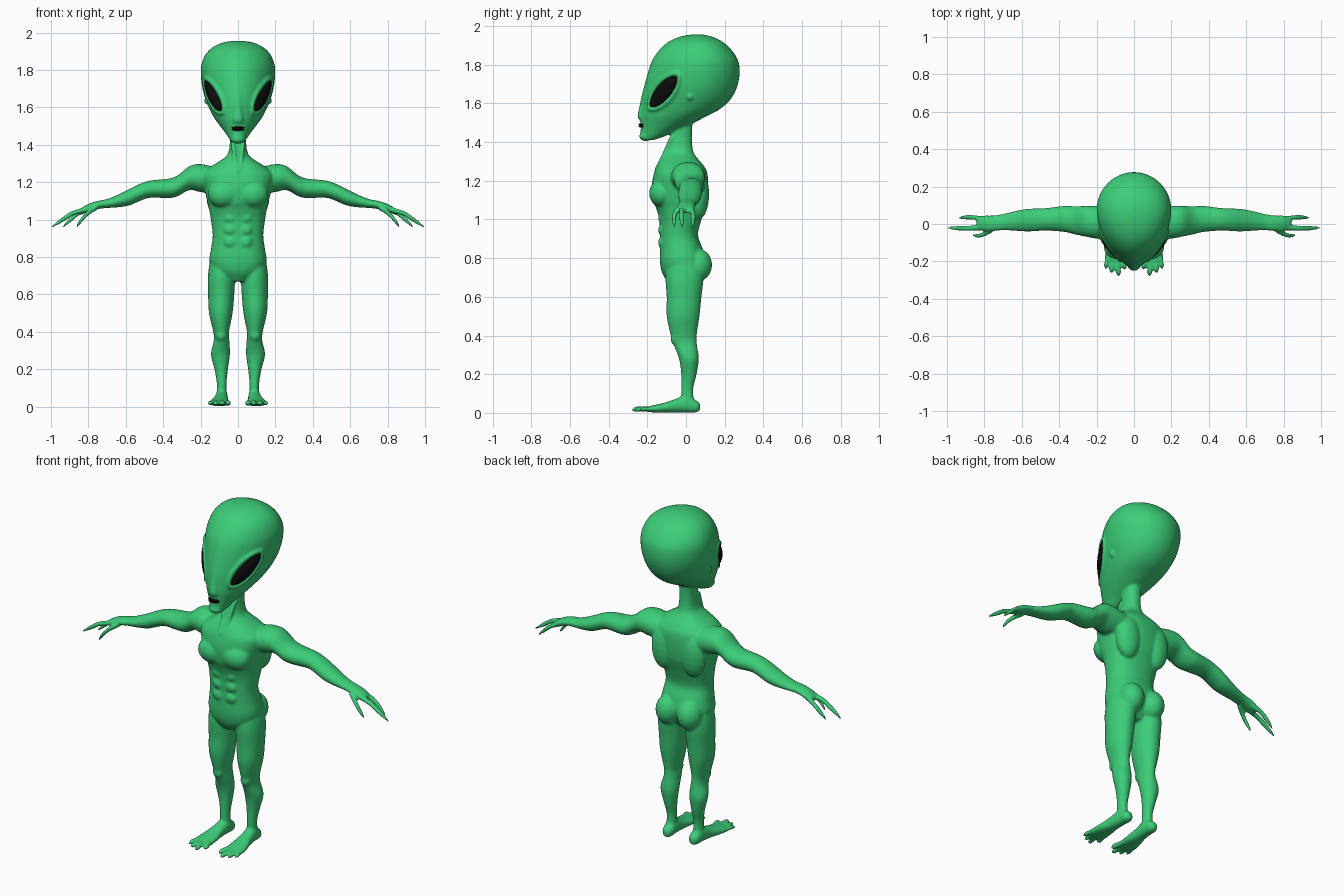
import bpy, bmesh, math
from mathutils import Vector, Matrix
from mathutils.bvhtree import BVHTree

bm = bmesh.new()


def material(name, rgb):
    m = bpy.data.materials.new(name)
    m.diffuse_color = (*rgb, 1)
    return m


def make_object(name, mesh_bm, mat):
    bmesh.ops.recalc_face_normals(mesh_bm, faces=mesh_bm.faces[:])
    me = bpy.data.meshes.new(name)
    mesh_bm.to_mesh(me)
    mesh_bm.free()
    me.materials.append(mat)
    me.polygons.foreach_set("use_smooth", [True] * len(me.polygons))
    ob = bpy.data.objects.new(name, me)
    bpy.context.collection.objects.link(ob)
    return ob


def smooth_rows(rows, n=4):
    """Catmull-Rom interpolation of the section table."""
    out = []
    for i in range(len(rows) - 1):
        a, b, c, d = (rows[max(i - 1, 0)], rows[i], rows[i + 1], rows[min(i + 2, len(rows) - 1)])
        for k in range(n):
            t = k / n
            out.append([0.5 * (2 * q + (r - p) * t + (2 * p - 5 * q + 4 * r - s) * t * t
                               + (3 * q - p - 3 * r + s) * t ** 3) for p, q, r, s in zip(a, b, c, d)])
    return out + [list(rows[-1])]


def loft(axis, rows, side=1, p=1.0, p_front=None, seg=28):
    """Sections (position, centre1, centre2, radius1, radius2[, back radius2]) along an axis."""
    p_front = p_front or p
    rings = []
    for row in smooth_rows(rows):
        t, c1, c2, r1, r2 = row[:5]
        r3 = row[5] if len(row) > 5 else r2
        ring = []
        for i in range(seg):
            a = 2 * math.pi * i / seg
            c, s = math.cos(a), math.sin(a)
            u = c1 + r1 * math.copysign(abs(c) ** (p_front if s < 0 else p), c)
            v = c2 + (r3 if s > 0 else r2) * math.copysign(abs(s) ** p, s)
            x, y, z = {'x': (t, u, v), 'y': (u, t, v), 'z': (u, v, t)}[axis]
            ring.append(bm.verts.new((x * side, y, z)))
        rings.append(ring)
    for r, q in zip(rings, rings[1:]):
        for i in range(seg):
            j = (i + 1) % seg
            bm.faces.new((r[i], r[j], q[j], q[i]))
    bm.faces.new(rings[0][::-1])
    bm.faces.new(rings[-1])


def blob(c, r, seg=20):
    bmesh.ops.create_uvsphere(bm, u_segments=seg, v_segments=seg // 2, radius=1,
                              matrix=Matrix.Translation(c) @ Matrix.Diagonal((*r, 1)))


green = material("green_skin", (0.045, 0.61, 0.19))
black = material("black", (0.004, 0.004, 0.004))

# Head: z, front y, back y, half width
head = [(1.41, -.232, -.17, .03), (1.43, -.238, -.11, .045), (1.46, -.235, -.05, .065),
        (1.49, -.235, .02, .088), (1.53, -.236, .10, .118), (1.57, -.233, .175, .142),
        (1.62, -.228, .23, .165), (1.68, -.217, .262, .185), (1.75, -.2, .277, .197),
        (1.82, -.176, .27, .197), (1.88, -.135, .232, .175), (1.92, -.088, .187, .137),
        (1.945, -.03, .135, .085), (1.956, .03, .085, .025)]
loft('z', [(z, 0, f + .57 * (b - f), w, .57 * (b - f), .43 * (b - f)) for z, f, b, w in head],
     p_front=1.15, seg=48)
tree = BVHTree.FromBMesh(bm)

# Eye frame on the side of the face
eye_c = Vector((.142, -.12, 1.66))
eye_l = Vector((.09, .14, .16)).normalized()
eye_n = Vector((.85, -.5, -.25))
eye_n = (eye_n - eye_l * eye_n.dot(eye_l)).normalized()
eye_w = eye_n.cross(eye_l)


def on_face(t, a, b, lift):
    s = math.sin(t)
    o = eye_c + eye_n * .2 + eye_l * a * math.cos(t) + eye_w * b * s * abs(s) ** .3
    hit = tree.ray_cast(o, -eye_n)[0]
    return (hit or o - eye_n * .2) + eye_n * lift


# Eyes: domed almond patches projected onto the head
for side, name in ((1, "eye_left"), (-1, "eye_right")):
    e = bmesh.new()
    n, rings = 40, []
    for k in range(1, 9):
        r = k / 8
        pts = [on_face(2 * math.pi * i / n, .116 * r, .042 * r, .005 + .012 * (1 - r * r)) for i in range(n)]
        rings.append([e.verts.new((q.x * side, q.y, q.z)) for q in pts])
    e.faces.new(rings[0])
    for r, q in zip(rings, rings[1:]):
        for i in range(n):
            j = (i + 1) % n
            e.faces.new((r[i], r[j], q[j], q[i]))
    make_object(name, e, black)

# Nose and chin
loft('z', [(1.515, 0, -.222, .028, .02), (1.535, 0, -.225, .03, .026), (1.58, 0, -.22, .024, .022),
           (1.65, 0, -.208, .026, .019), (1.74, 0, -.188, .03, .014)])
blob((0, -.208, 1.43), (.038, .034, .025))

# Neck and torso: z, front y, back y, half width
torso = [(.67, -.09, .04, .05), (.72, -.122, .075, .125), (.78, -.135, .1, .152), (.85, -.135, .085, .143),
         (.92, -.135, .062, .135), (1.0, -.138, .08, .145), (1.06, -.155, .1, .155), (1.1, -.172, .11, .165),
         (1.17, -.178, .115, .18), (1.24, -.165, .11, .19), (1.28, -.148, .09, .15), (1.315, -.125, .06, .095),
         (1.35, -.1, .038, .055), (1.42, -.08, .03, .043), (1.52, -.08, .035, .045)]
loft('z', [(z, 0, (f + b) / 2, w, (b - f) / 2) for z, f, b, w in torso], p=.87, seg=48)

arm = [(.12, .01, 1.21, .085, .07), (.2, .01, 1.222, .088, .075), (.26, .015, 1.222, .082, .064),
       (.32, .02, 1.182, .075, .056), (.37, .027, 1.167, .07, .052), (.47, .025, 1.163, .06, .046),
       (.53, .022, 1.143, .061, .046), (.58, .02, 1.12, .06, .044), (.64, .016, 1.1, .052, .034),
       (.7, .01, 1.086, .044, .024), (.75, .004, 1.078, .042, .022), (.8, .004, 1.063, .042, .021),
       (.84, .004, 1.045, .034, .016)]
leg = [(.79, .083, -.01, .065, .085), (.7, .088, -.008, .073, .098), (.6, .09, -.01, .07, .09),
       (.5, .092, -.015, .063, .085), (.4, .09, -.012, .042, .067), (.35, .088, -.003, .042, .06),
       (.28, .094, .015, .051, .051), (.2, .09, .015, .036, .04), (.12, .087, .006, .026, .031),
       (.04, .087, .01, .03, .035)]
foot = [(.072, .086, .03, .014, .018), (.05, .086, .034, .03, .032), (0, .088, .045, .034, .043),
        (-.06, .092, .036, .038, .034), (-.12, .097, .026, .05, .024), (-.18, .101, .02, .055, .017),
        (-.2, .101, .018, .05, .012)]
for s in (-1, 1):
    # Raised eyelid around each eye
    for i in range(64):
        q = on_face(2 * math.pi * i / 64, .127, .054, .002)
        blob((q.x * s, q.y, q.z), (.011, .011, .011), 8)
    # Ear nub, neck tendon
    blob((.168 * s, .02, 1.635), (.014, .016, .018))
    loft('z', [(1.26, .008, -.15, .01, .014), (1.33, .018, -.115, .011, .014), (1.43, .03, -.07, .012, .014)], s)
    # Chest, stomach, back and seat muscles
    blob((.077 * s, -.125, 1.135), (.085, .066, .072))
    for z in (.88, .945, 1.01):
        blob((.04 * s, -.122, z), (.036, .022, .031))
    blob((.095 * s, .065, 1.13), (.075, .055, .13))
    blob((.07 * s, .06, .765), (.07, .075, .085))
    # Limbs
    loft('x', arm, s)
    loft('z', leg, s)
    blob((.09 * s, -.058, .385), (.03, .022, .035))
    loft('y', foot, s, p=.9)
    # Fingers: long, short, thumb
    loft('x', [(.8, -.018, 1.058, .017, .016), (.88, -.022, 1.035, .014, .014), (.92, -.022, 1.012, .015, .015),
               (.96, -.022, .985, .011, .012), (1.0, -.02, .957, .004, .005)], s, seg=14)
    loft('x', [(.8, .025, 1.056, .016, .016), (.85, .034, 1.035, .013, .014), (.885, .036, 1.008, .014, .015),
               (.915, .035, .982, .01, .012), (.938, .033, .958, .004, .006)], s, seg=14)
    loft('x', [(.755, -.025, 1.066, .018, .016), (.79, -.048, 1.045, .015, .016), (.82, -.06, 1.018, .013, .016),
               (.845, -.062, .988, .011, .014), (.866, -.06, .96, .005, .007)], s, seg=14)
    # Toes
    for x0, x1, tip, r in ((.062, .05, -.245, .014), (.088, .083, -.28, .014),
                           (.115, .12, -.265, .013), (.138, .15, -.24, .012)):
        loft('y', [(-.15, x0, .019, r, r), (tip + .045, (x0 + x1) / 2, .021, r, r),
                   (tip + .02, x1, .019, r, r), (tip, x1, .014, .005, .005)], s, seg=14)

# Fuse everything into one soft skin
body = make_object("body", bm, green)
rm = body.modifiers.new("fuse", 'REMESH')
rm.mode = 'VOXEL'
rm.voxel_size = .007
rm.use_smooth_shade = True
sm = body.modifiers.new("soften", 'SMOOTH')
sm.factor = .5
sm.iterations = 4

# Mouth: dark lips
lips = bmesh.new()
for z in (1.481, 1.491):
    bmesh.ops.create_uvsphere(lips, u_segments=24, v_segments=12, radius=1,
                              matrix=Matrix.Translation((0, -.225, z)) @ Matrix.Diagonal((.034, .02, .007, 1)))
make_object("mouth", lips, black)
